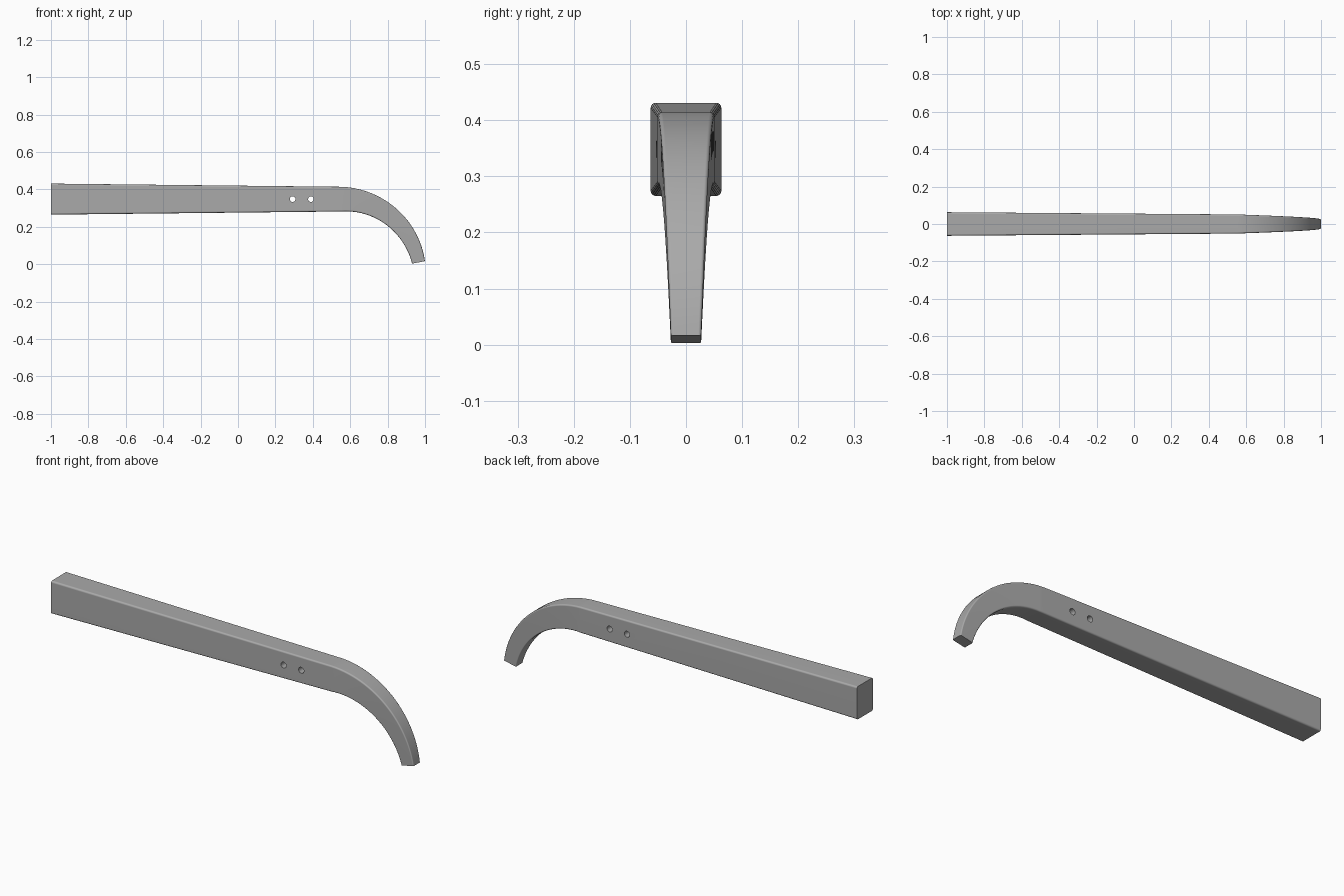
import bpy, bmesh, math

cube = bpy.data.objects.get("Cube")
if cube:
    bpy.data.objects.remove(cube, do_unlink=True)

grey = bpy.data.materials.new("plain grey")
grey.use_nodes = True
colour = (0.4, 0.4, 0.4, 1)
grey.diffuse_color = colour
grey.node_tree.nodes["Principled BSDF"].inputs["Base Color"].default_value = colour

BEND_X, MID_Z, RADIUS, SWEEP = 0.555, 0.348, 0.418, math.radians(79)
ARC_STEPS, CORNER_STEPS = 28, 4


def lerp(a, b, t):
    return a + (b - a) * t


def section(x, z, angle, half_w, half_h, r):
    """Rounded rectangle across the path, tilted down by angle."""
    points = []
    for k, (sy, sn) in enumerate(((1, 1), (-1, 1), (-1, -1), (1, -1))):
        for i in range(CORNER_STEPS + 1):
            a = math.pi / 2 * (k + i / CORNER_STEPS)
            y = sy * (half_w - r) + r * math.cos(a)
            n = sn * (half_h - r) + r * math.sin(a)
            points.append((x + n * math.sin(angle), y, z + n * math.cos(angle)))
    return points


# Tapered straight beam, then a bend that thins towards its tip
rings = [section(-1, MID_Z, 0, 0.063, 0.083, 0.009)]
for i in range(ARC_STEPS + 1):
    t = i / ARC_STEPS
    a = SWEEP * t
    rings.append(section(BEND_X + RADIUS * math.sin(a),
                         MID_Z - RADIUS * (1 - math.cos(a)), a,
                         lerp(0.051, 0.027, t), lerp(0.066, 0.035, t),
                         lerp(0.008, 0.005, t)))

bm = bmesh.new()
loops = [[bm.verts.new(p) for p in ring] for ring in rings]
for a, b in zip(loops, loops[1:]):
    for i in range(len(a)):
        j = (i + 1) % len(a)
        bm.faces.new((a[i], a[j], b[j], b[i]))
bm.faces.new(loops[0])
bm.faces.new(loops[-1])
bmesh.ops.recalc_face_normals(bm, faces=bm.faces)
mesh = bpy.data.meshes.new("curved_arm")
bm.to_mesh(mesh)
bm.free()
mesh.materials.append(grey)
arm = bpy.data.objects.new("curved_arm", mesh)
bpy.context.collection.objects.link(arm)
bpy.context.view_layer.objects.active = arm

# Two bolt holes through the sides
for x in (0.292, 0.39):
    bpy.ops.mesh.primitive_cylinder_add(vertices=24, radius=0.015, depth=0.3,
                                        location=(x, 0, MID_Z),
                                        rotation=(math.pi / 2, 0, 0))
    drill = bpy.context.object
    drill.data.materials.append(grey)
    cut = arm.modifiers.new("bolt_hole", 'BOOLEAN')
    cut.operation, cut.solver, cut.object = 'DIFFERENCE', 'EXACT', drill
    bpy.context.view_layer.objects.active = arm
    bpy.ops.object.modifier_apply(modifier=cut.name)
    bpy.data.objects.remove(drill, do_unlink=True)

# Smooth rounded edges, flat broad faces
bpy.ops.object.select_all(action='DESELECT')
arm.select_set(True)
bpy.ops.object.shade_smooth_by_angle(angle=math.radians(35))
weighted = arm.modifiers.new("even_shading", 'WEIGHTED_NORMAL')
weighted.keep_sharp = True
